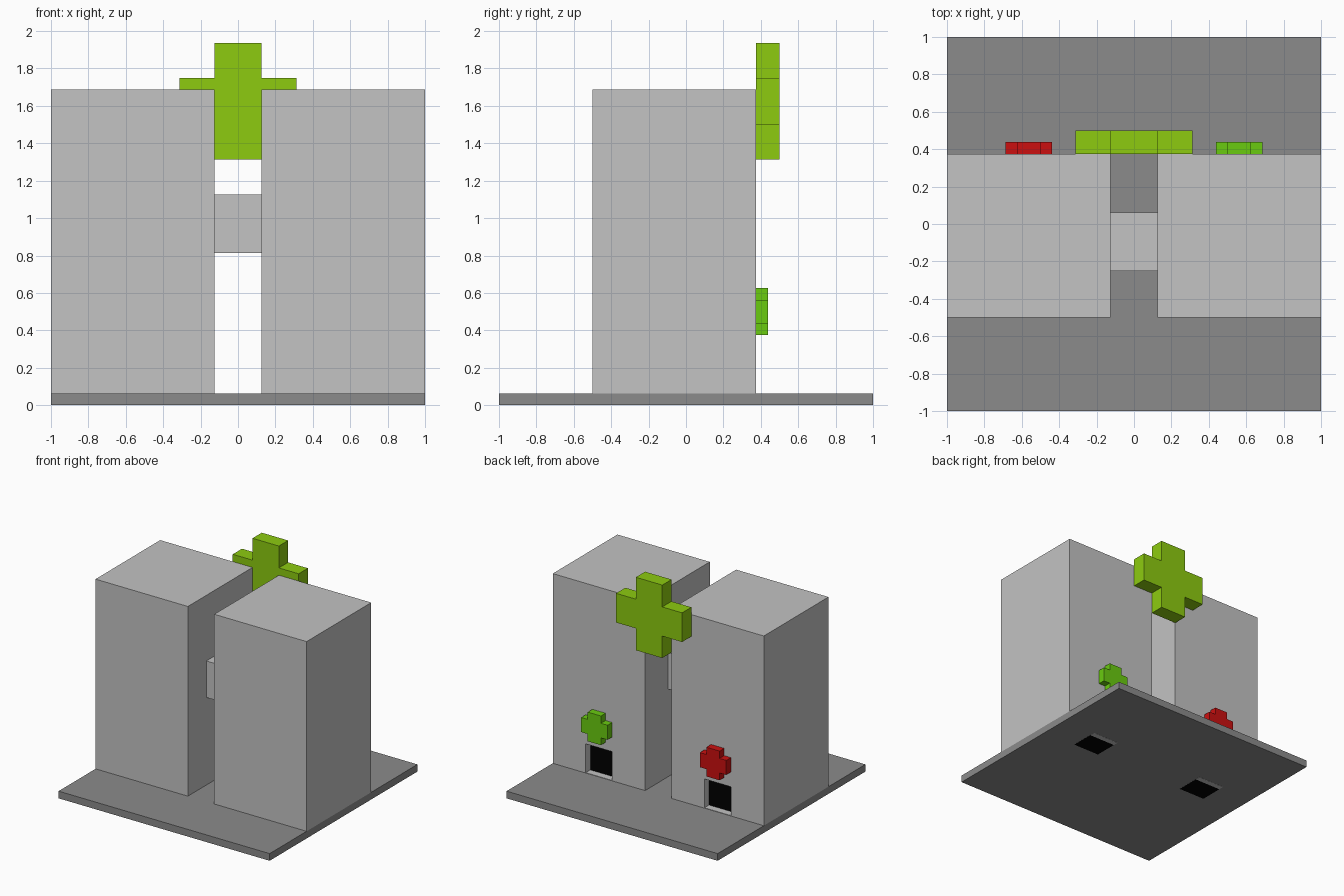
import bpy, bmesh

if "Cube" in bpy.data.objects:
    bpy.data.objects.remove(bpy.data.objects["Cube"])


def material(name, rgb):
    m = bpy.data.materials.new(name)
    m.diffuse_color = (*rgb, 1)
    m.use_nodes = True
    m.node_tree.nodes["Principled BSDF"].inputs["Base Color"].default_value = m.diffuse_color
    return m


LIGHT = material("light grey", (0.546, 0.546, 0.546))
DARK = material("dark grey", (0.258, 0.258, 0.258))
BLACK = material("black", (0.0, 0.0, 0.0))
LIME = material("lime green", (0.266, 0.597, 0.005))
GREEN = material("green", (0.144, 0.597, 0.005))
RED = material("red", (0.597, 0.005, 0.005))


def finish(name, bm, *mats):
    bmesh.ops.recalc_face_normals(bm, faces=bm.faces)
    me = bpy.data.meshes.new(name)
    bm.to_mesh(me)
    bm.free()
    for m in mats:
        me.materials.append(m)
    ob = bpy.data.objects.new(name, me)
    bpy.context.collection.objects.link(ob)
    return ob


def box(name, x, y, z, *mats):
    """Box from (min, max) ranges."""
    bm = bmesh.new()
    bmesh.ops.create_cube(bm, size=1)
    for v in bm.verts:
        v.co = [r[0] if c < 0 else r[1] for c, r in zip(v.co, (x, y, z))]
    return finish(name, bm, *mats)


def cross(name, cx, cz, half, arm, depth, mat):
    """Plus-shaped profile extruded backwards from the rear wall."""
    corner = [(half, -arm), (half, arm), (arm, arm)]
    pts = []
    for _ in range(4):
        pts += corner
        corner = [(-z, x) for x, z in corner]
    bm = bmesh.new()
    face = bm.faces.new([bm.verts.new((cx + x, 0.375, cz + z)) for x, z in pts])
    ext = bmesh.ops.extrude_face_region(bm, geom=[face])
    verts = [g for g in ext["geom"] if isinstance(g, bmesh.types.BMVert)]
    bmesh.ops.translate(bm, verts=verts, vec=(0, depth, 0))
    return finish(name, bm, mat)


# Ground slab
box("base_slab", (-1, 1), (-1, 1), (0.001, 0.0625), DARK)

# Twin towers with a recessed rear doorway, plus openings under the slab
for side, s in (("left", -1), ("right", 1)):
    def xr(a, b):
        return tuple(sorted((s * a, s * b)))
    tower = box(side + "_tower", xr(0.125, 1), (-0.5, 0.375), (0.0625, 1.6875), LIGHT)
    cutter = box(side + "_door_cutter", xr(0.4375, 0.6875), (0.3125, 0.45),
                 (0.066, 0.3125), LIGHT)
    cutter.hide_render = True
    cutter.hide_set(True)
    mod = tower.modifiers.new("doorway", "BOOLEAN")
    mod.operation = "DIFFERENCE"
    mod.solver = "EXACT"
    mod.object = cutter
    # dark door at the back of the recess
    box(side + "_door", xr(0.4375, 0.6875), (0.3115, 0.3135), (0.066, 0.3125), BLACK)
    # dark opening on the underside, with its pale edge
    box(side + "_underside_opening", xr(0.4375, 0.6875), (0.0625, 0.265), (0, 0.002), BLACK)
    box(side + "_underside_edge", xr(0.4375, 0.6875), (0.265, 0.3125), (0, 0.002), LIGHT)

# Walkway joining the towers
box("bridge", (-0.125, 0.125), (-0.25, 0.0625), (0.8125, 1.125), LIGHT)

# Crosses on the rear wall
cross("large_cross", 0, 1.625, 0.3125, 0.125, 0.125, LIME)
cross("green_door_cross", 0.5625, 0.5, 0.125, 0.0625, 0.0625, GREEN)
cross("red_door_cross", -0.5625, 0.5, 0.125, 0.0625, 0.0625, RED)
